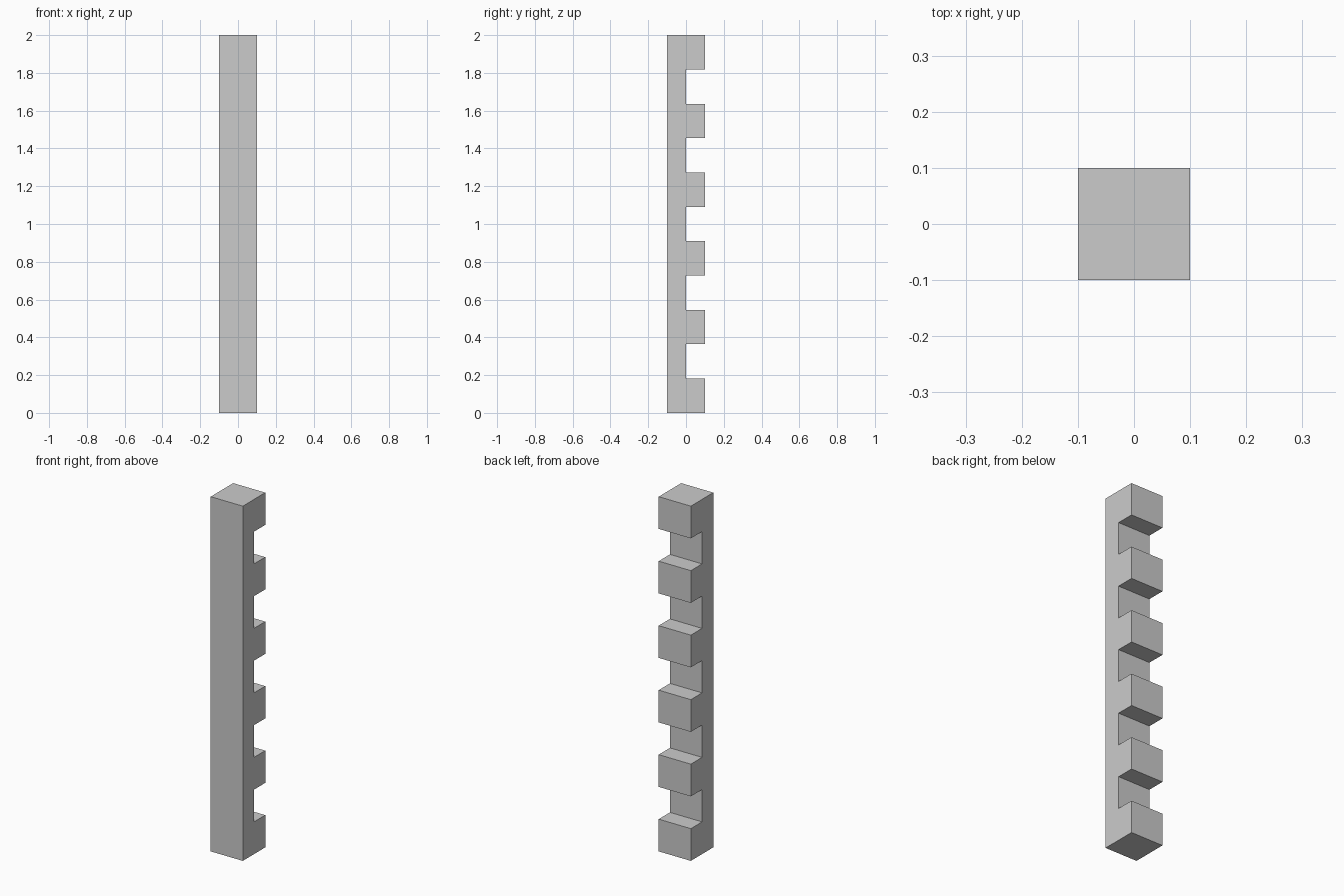
import bpy
import bmesh

if "Cube" in bpy.data.objects:
    bpy.data.objects.remove(bpy.data.objects["Cube"])

HALF = 0.1          # half width and depth of the bar
FLOOR_Y = 0.0       # depth of the notches
SEGMENTS = 11       # alternating teeth and notches
STEP = 2.0 / SEGMENTS

# Side profile (y, z): flat front, toothed back
profile = [(-HALF, 2.0), (-HALF, 0.0)]
for i in range(SEGMENTS):
    y = HALF if i % 2 == 0 else FLOOR_Y
    profile += [(y, i * STEP), (y, (i + 1) * STEP)]

# Extrude the profile across the width
bm = bmesh.new()
face = bm.faces.new([bm.verts.new((-HALF, y, z)) for y, z in profile])
side = bmesh.ops.extrude_face_region(bm, geom=[face])
moved = [v for v in side["geom"] if isinstance(v, bmesh.types.BMVert)]
bmesh.ops.translate(bm, verts=moved, vec=(2 * HALF, 0, 0))
bmesh.ops.recalc_face_normals(bm, faces=bm.faces[:])

mesh = bpy.data.meshes.new("notched_bar")
bm.to_mesh(mesh)
bm.free()
bar = bpy.data.objects.new("notched_bar", mesh)
bpy.context.collection.objects.link(bar)
